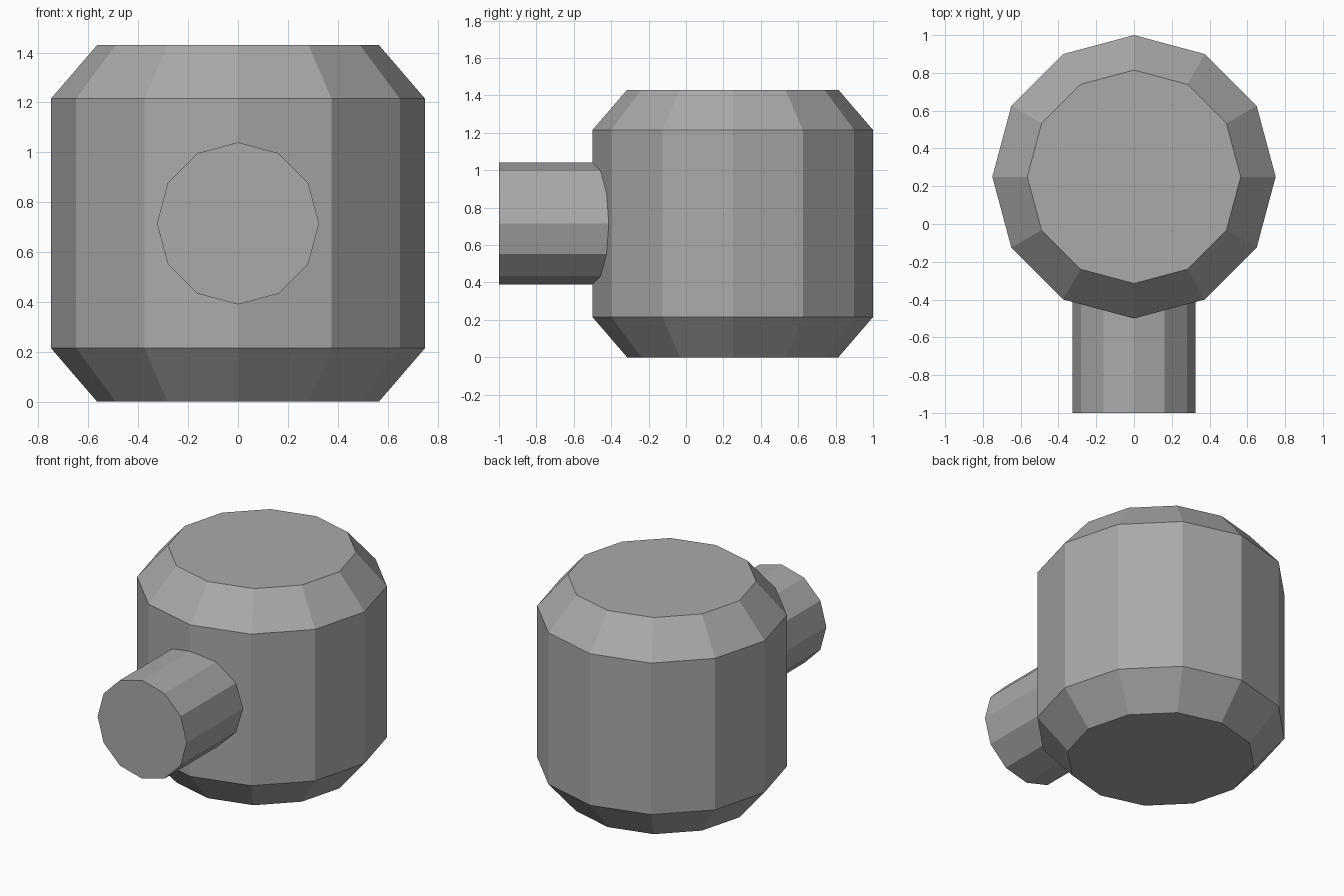
import bpy, bmesh, math
from mathutils import Matrix

if "Cube" in bpy.data.objects:
    bpy.data.objects.remove(bpy.data.objects["Cube"])

SIDES = 12

grey = bpy.data.materials.new("plain grey")
grey.diffuse_color = (0.4, 0.4, 0.4, 1)
grey.use_nodes = True
grey.node_tree.nodes["Principled BSDF"].inputs["Base Color"].default_value = grey.diffuse_color


def lathe(name, profile, matrix):
    """Closed faceted solid from (radius, height) rings around local z."""
    bm = bmesh.new()
    rings = [[bm.verts.new((r * math.cos(2 * math.pi * i / SIDES),
                            r * math.sin(2 * math.pi * i / SIDES), z))
              for i in range(SIDES)] for r, z in profile]
    for low, high in zip(rings, rings[1:]):
        for i in range(SIDES):
            j = (i + 1) % SIDES
            bm.faces.new((low[i], low[j], high[j], high[i]))
    bm.faces.new(rings[0][::-1])
    bm.faces.new(rings[-1])
    bm.transform(matrix)
    bmesh.ops.recalc_face_normals(bm, faces=bm.faces)
    mesh = bpy.data.meshes.new(name)
    bm.to_mesh(mesh)
    bm.free()
    mesh.materials.append(grey)
    obj = bpy.data.objects.new(name, mesh)
    bpy.context.collection.objects.link(obj)
    return obj


# Upright drum with bevelled rims
lathe("drum_body",
      [(0.565, 0), (0.75, 0.215), (0.75, 1.215), (0.565, 1.43)],
      Matrix.Translation((0, 0.25, 0)))

# Stub pipe pointing forward, its inner end buried in the drum
lathe("front_pipe", [(0.325, 0.35), (0.325, 1.0)],
      Matrix.Translation((0, 0, 0.715)) @ Matrix.Rotation(math.pi / 2, 4, 'X'))
